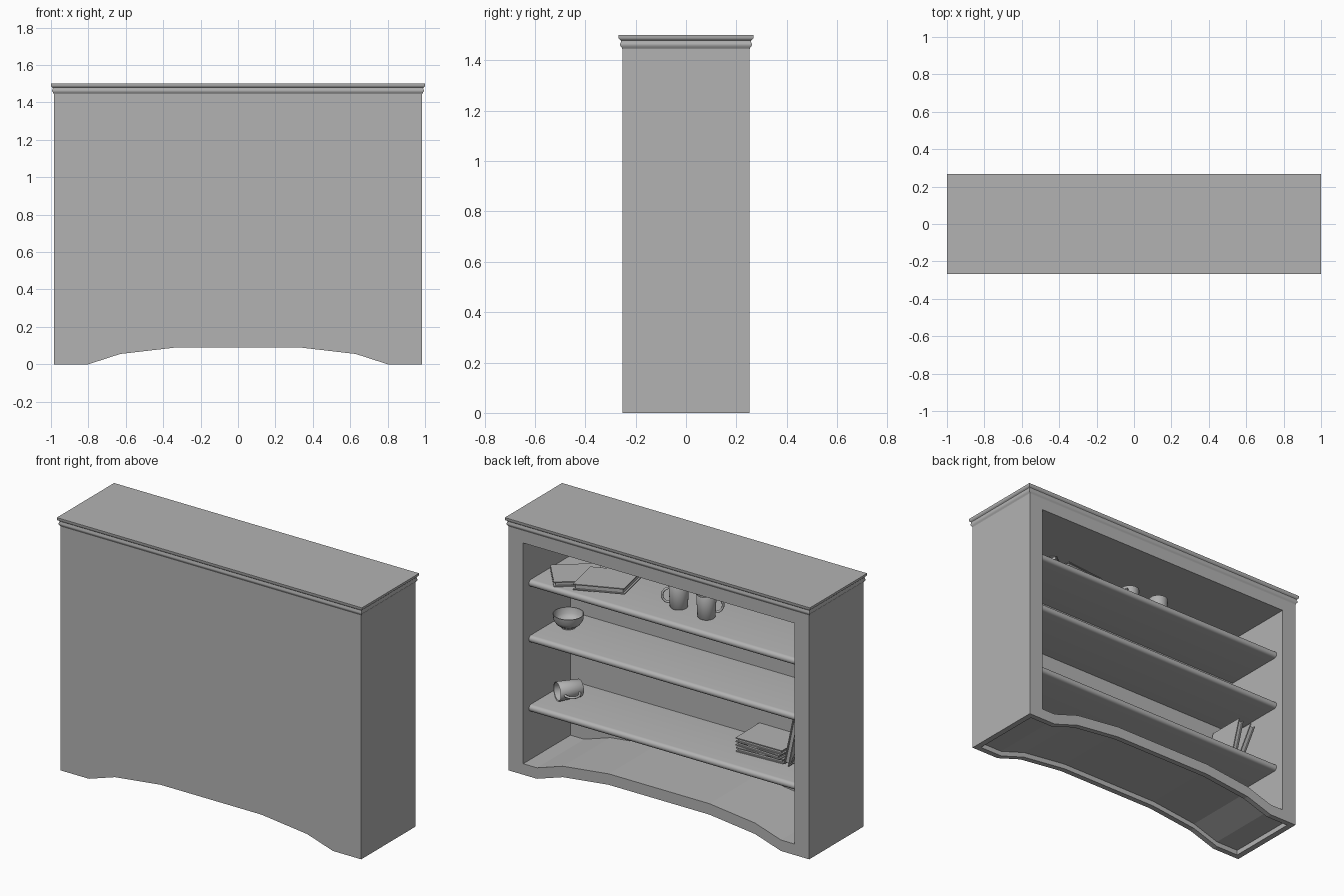
import bpy, bmesh, math
from mathutils import Matrix, Vector

if "Cube" in bpy.data.objects:
    bpy.data.objects.remove(bpy.data.objects["Cube"])

grey = bpy.data.materials.new("plain grey")
grey.use_nodes = True
grey.diffuse_color = (0.45, 0.45, 0.45, 1)
grey.node_tree.nodes["Principled BSDF"].inputs["Base Color"].default_value = grey.diffuse_color

HALF_W, HALF_D, INNER_W, BACK_Y = 0.985, 0.253, 0.89, -0.19


def finish(name, bm, smooth=False):
    bmesh.ops.recalc_face_normals(bm, faces=bm.faces)
    mesh = bpy.data.meshes.new(name)
    bm.to_mesh(mesh)
    bm.free()
    mesh.materials.append(grey)
    obj = bpy.data.objects.new(name, mesh)
    bpy.context.collection.objects.link(obj)
    if smooth:
        select(obj)
        bpy.ops.object.shade_smooth_by_angle(angle=math.radians(40))
    return obj


def select(obj):
    bpy.ops.object.select_all(action="DESELECT")
    obj.select_set(True)
    bpy.context.view_layer.objects.active = obj


def extrude(name, points, offset, smooth=False):
    """Closed outline of 3D points pushed along an offset."""
    bm = bmesh.new()
    face = bm.faces.new([bm.verts.new(p) for p in points])
    out = bmesh.ops.extrude_face_region(bm, geom=[face])
    verts = [v for v in out["geom"] if isinstance(v, bmesh.types.BMVert)]
    bmesh.ops.translate(bm, verts=verts, vec=offset)
    return finish(name, bm, smooth)


def cut(obj, cutter):
    cutter.hide_render = True
    mod = obj.modifiers.new("cut", "BOOLEAN")
    mod.operation, mod.solver, mod.object = "DIFFERENCE", "EXACT", cutter
    select(obj)
    bpy.ops.object.modifier_apply(modifier=mod.name)
    bpy.data.objects.remove(cutter)


def arch_outline(half, lift, other_z, y):
    """Arched edge raised by lift, closed by a straight edge at other_z."""
    right = [(0.33, 0.09), (0.63, 0.055), (0.8, 0.0), (half, 0.0)]
    edge = [(-x, z) for x, z in reversed(right)] + right
    pts = [(x, y, z + lift) for x, z in edge]
    return pts + [(half, y, other_z), (-half, y, other_z)]


# Case: solid block with an arched foot, hollowed from the open side and below
case = extrude("case", arch_outline(HALF_W, 0, 1.46, -HALF_D), (0, 2 * HALF_D, 0))
cut(case, extrude("cavity", arch_outline(INNER_W, 0.065, 1.373, BACK_Y), (0, 1, 0)))
cut(case, extrude("recess", arch_outline(0.95, 0.03, -0.2, -0.22), (0, 0.44, 0)))

# Crown moulding: stacked rectangular rings
bm = bmesh.new()
steps = [(0, 1.445), (0.003, 1.452), (0.008, 1.458), (0.009, 1.466), (0.005, 1.473),
         (0.006, 1.479), (0.012, 1.484), (0.015, 1.488), (0.015, 1.5)]
rings = []
for out, z in steps:
    x, y = HALF_W + out, HALF_D + out
    rings.append([bm.verts.new(p) for p in ((-x, -y, z), (x, -y, z), (x, y, z), (-x, y, z))])
for low, high in zip(rings, rings[1:]):
    for i in range(4):
        j = (i + 1) % 4
        bm.faces.new((low[i], low[j], high[j], high[i]))
bm.faces.new(rings[0])
bm.faces.new(rings[-1])
finish("crown_moulding", bm, True)

# Shelves with a rounded front edge
SHELVES = {"lower": 0.39, "middle": 0.80, "upper": 1.13}
for label, top in SHELVES.items():
    r = 0.02
    nose = [(0.18 + r * math.sin(a), top - r + r * math.cos(a))
            for a in (math.pi * i / 8 for i in range(9))]
    outline = [(BACK_Y - 0.01, top)] + nose + [(BACK_Y - 0.01, top - 2 * r)]
    extrude(label + "_shelf", [(-INNER_W - 0.005, y, z) for y, z in outline],
            (2 * INNER_W + 0.01, 0, 0), True)


def place(x, y, z, yaw=0, roll=0):
    return (Matrix.Translation((x, y, z)) @ Matrix.Rotation(math.radians(yaw), 4, "Z")
            @ Matrix.Rotation(math.radians(roll), 4, "Y"))


def book(name, size, matrix):
    """Two covers, a spine and an inset page block; base centred on the origin."""
    w, d, h = size
    c = 0.006
    bm = bmesh.new()
    for (sx, sy, sz), loc in [((w, d, c), (0, 0, c / 2)), ((w, d, c), (0, 0, h - c / 2)),
                              ((w, c, h), (0, (c - d) / 2, h / 2)),
                              ((w - 0.02, d - 0.01, h - c), (0, -0.004, h / 2))]:
        bmesh.ops.create_cube(bm, size=1, matrix=Matrix.Translation(loc)
                              @ Matrix.Diagonal((sx, sy, sz, 1)))
    finish(name, bm).matrix_world = matrix


def lathe(name, profile, matrix, steps=28):
    bm = bmesh.new()
    verts = [bm.verts.new((r, 0, z)) for r, z in profile]
    edges = [bm.edges.new(pair) for pair in zip(verts, verts[1:])]
    bmesh.ops.spin(bm, geom=verts + edges, cent=(0, 0, 0), axis=(0, 0, 1),
                   angle=math.tau, steps=steps)
    bmesh.ops.remove_doubles(bm, verts=bm.verts, dist=0.0002)
    obj = finish(name, bm, True)
    obj.matrix_world = matrix


def mug(name, matrix):
    """Turned cup with a curved tube handle on local +x."""
    lathe(name, [(0, 0), (0.045, 0), (0.049, 0.005), (0.055, 0.135), (0.053, 0.138),
                 (0.05, 0.135), (0.044, 0.012), (0, 0.01)], matrix)
    curve = bpy.data.curves.new(name + "_handle", "CURVE")
    curve.dimensions = "3D"
    curve.bevel_depth, curve.bevel_resolution = 0.007, 2
    spline = curve.splines.new("POLY")
    count = 13
    spline.points.add(count - 1)
    for i, p in enumerate(spline.points):
        a = math.pi * (i / (count - 1) - 0.5)
        p.co = (0.05 + 0.04 * math.cos(a), 0, 0.07 + 0.042 * math.sin(a), 1)
    curve.materials.append(grey)
    obj = bpy.data.objects.new(name + "_handle", curve)
    bpy.context.collection.objects.link(obj)
    obj.matrix_world = matrix
    select(obj)
    bpy.ops.object.convert(target="MESH")
    bpy.ops.object.shade_smooth()


# Upper shelf: loose books and two standing mugs
up = SHELVES["upper"]
book("turned_book", (0.27, 0.22, 0.03), place(0.70, 0.02, up, 40))
book("leaning_book", (0.30, 0.24, 0.035), place(0.50, 0.02, up + 0.018, 12, 5))
mug("first_mug", place(0.04, 0.01, up, 35))
mug("second_mug", place(-0.155, 0.03, up, 215))

# Middle shelf: bowl
lathe("bowl", [(0, 0), (0.04, 0), (0.042, 0.008), (0.065, 0.022), (0.08, 0.045),
               (0.085, 0.08), (0.08, 0.08), (0.074, 0.046), (0.058, 0.026), (0, 0.014)],
      place(0.785, -0.02, SHELVES["middle"]))

# Lower shelf: tipped mug, flat stack and two books leaning on the wall
low = SHELVES["lower"]
axis = Vector((0.54, 0.84, 0))
side = Vector((-0.84, 0.54, -0.1)).normalized()
axes = Matrix((side, axis.cross(side), axis)).transposed().to_4x4()
mug("tipped_mug", Matrix.Translation((0.725, -0.05, low + 0.055)) @ axes)
for i, yaw in enumerate((3, -4, 1)):
    book(f"stacked_book_{i + 1}", (0.30, 0.23, 0.026), place(-0.5, -0.08, low + 0.027 * i, yaw))
for i, (x, lean) in enumerate(((-0.74, 12), (-0.805, 20))):
    # Rotated so the long side stands up and the top tips to the wall
    book(f"standing_book_{i + 1}", (0.30, 0.23, 0.035),
         place(x, -0.065, low + 0.155, 0, 90 - lean))
